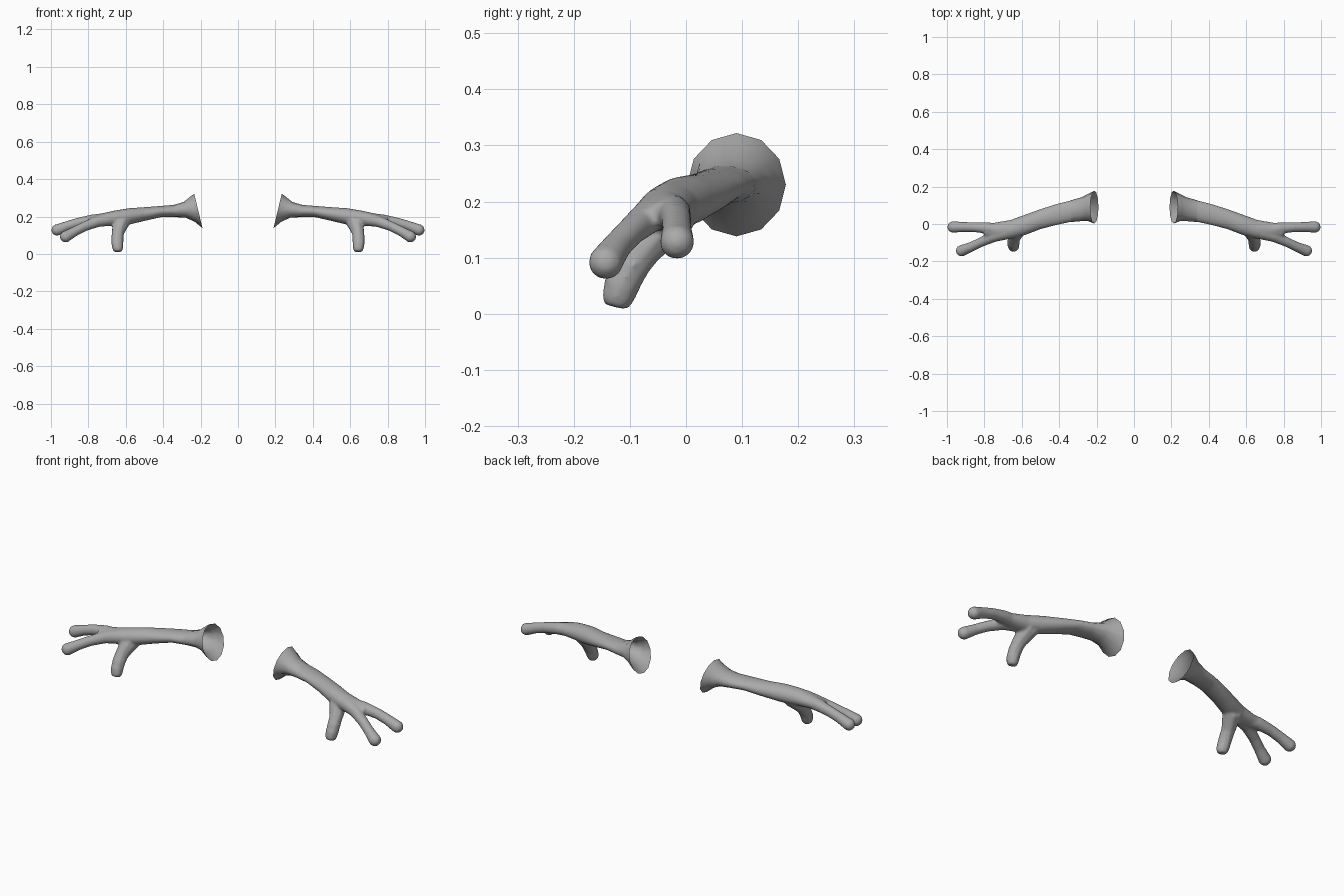
import bpy, bmesh, math
from mathutils import Vector

if "Cube" in bpy.data.objects:
    bpy.data.objects.remove(bpy.data.objects["Cube"])

skin = bpy.data.materials.new("grey_skin")
skin.diffuse_color = (0.4, 0.4, 0.4, 1)
skin.use_nodes = True
skin.node_tree.nodes["Principled BSDF"].inputs["Base Color"].default_value = skin.diffuse_color

# Arm sections: x, y centre, z centre, y radius, z radius, lean (x per unit z)
ARM = [(.212, .090, .230, .088, .092, .24), (.245, .088, .238, .073, .066, .2),
       (.285, .078, .236, .063, .042, .12), (.34, .068, .230, .058, .033, 0),
       (.41, .052, .227, .057, .030, 0), (.50, .026, .213, .054, .037, 0),
       (.58, -.004, .201, .055, .044, 0), (.66, -.029, .190, .051, .042, 0),
       (.74, -.033, .183, .041, .032, 0), (.80, -.033, .178, .034, .024, 0)]


def bridge(bm, rings, caps):
    n = len(rings[0])
    for a, b in zip(rings, rings[1:]):
        for i in range(n):
            j = (i + 1) % n
            bm.faces.new((a[i], a[j], b[j], b[i]))
    if caps:
        bm.faces.new(rings[0][::-1])
        bm.faces.new(rings[-1])


def loft(bm, sections, n, caps):
    rings = []
    for x, y, z, ry, rz, lean in sections:
        ring = []
        for i in range(n):
            a = 2 * math.pi * i / n
            dz = rz * math.sin(a)
            ring.append(bm.verts.new((x + lean * dz, y + ry * math.cos(a), z + dz)))
        rings.append(ring)
    bridge(bm, rings, caps)


def tube(bm, path, n=14, round_tip=True):
    pts = [Vector(p[:3]) for p in path]
    rings = []
    for i, p in enumerate(pts):
        d = pts[min(i + 1, len(pts) - 1)] - pts[max(i - 1, 0)]
        q = d.to_track_quat('Z', 'Y')
        r = path[i][3]
        rings.append([bm.verts.new(p + q @ Vector((r * math.cos(t), r * math.sin(t), 0)))
                      for t in (2 * math.pi * k / n for k in range(n))])
    bridge(bm, rings, True)
    if round_tip:
        res = bmesh.ops.create_icosphere(bm, subdivisions=3, radius=path[-1][3])
        bmesh.ops.translate(bm, verts=res["verts"], vec=pts[-1])


def make_object(name, bm):
    bmesh.ops.recalc_face_normals(bm, faces=bm.faces[:])
    me = bpy.data.meshes.new(name)
    bm.to_mesh(me)
    bm.free()
    ob = bpy.data.objects.new(name, me)
    bpy.context.collection.objects.link(ob)
    me.materials.append(skin)
    return ob


def finish(ob):
    bpy.ops.object.select_all(action='DESELECT')
    bpy.context.view_layer.objects.active = ob
    ob.select_set(True)
    bpy.ops.object.shade_smooth_by_angle(angle=math.radians(50))
    ob.modifiers.new("both_sides", 'MIRROR')


# Forearm, palm and three digits fused into one skin
bm = bmesh.new()
loft(bm, ARM[2:], 24, True)
tube(bm, [(.70, -.035, .185, .036), (.78, -.022, .180, .031), (.85, -.017, .168, .027),
          (.91, -.016, .150, .027), (.967, -.016, .128, .031)])
tube(bm, [(.68, -.045, .188, .038), (.75, -.066, .174, .031), (.82, -.098, .147, .026),
          (.87, -.122, .122, .026), (.922, -.143, .092, .031)])
tube(bm, [(.62, -.020, .180, .048), (.632, -.050, .148, .042), (.642, -.077, .115, .035),
          (.645, -.100, .082, .034), (.645, -.115, .050, .033), (.643, -.122, .028, .030),
          (.643, -.126, .012, .022)], 8, False)
arm = make_object("arm_and_hand", bm)
rm = arm.modifiers.new("fuse", 'REMESH')
rm.mode = 'VOXEL'
rm.voxel_size = 0.006
sm = arm.modifiers.new("soften", 'SMOOTH')
sm.factor = 0.5
sm.iterations = 8
bpy.context.view_layer.objects.active = arm
arm.select_set(True)
for m in ("fuse", "soften"):
    bpy.ops.object.modifier_apply(modifier=m)

# Open the arm where the sleeve begins
bm = bmesh.new()
bm.from_mesh(arm.data)
bmesh.ops.bisect_plane(bm, geom=bm.verts[:] + bm.edges[:] + bm.faces[:],
                       plane_co=(.338, 0, 0), plane_no=(1, 0, 0), clear_inner=True)
bm.to_mesh(arm.data)
bm.free()
finish(arm)

# Flared open shoulder end
bm = bmesh.new()
loft(bm, ARM[:4], 12, False)
finish(make_object("shoulder_flare", bm))
